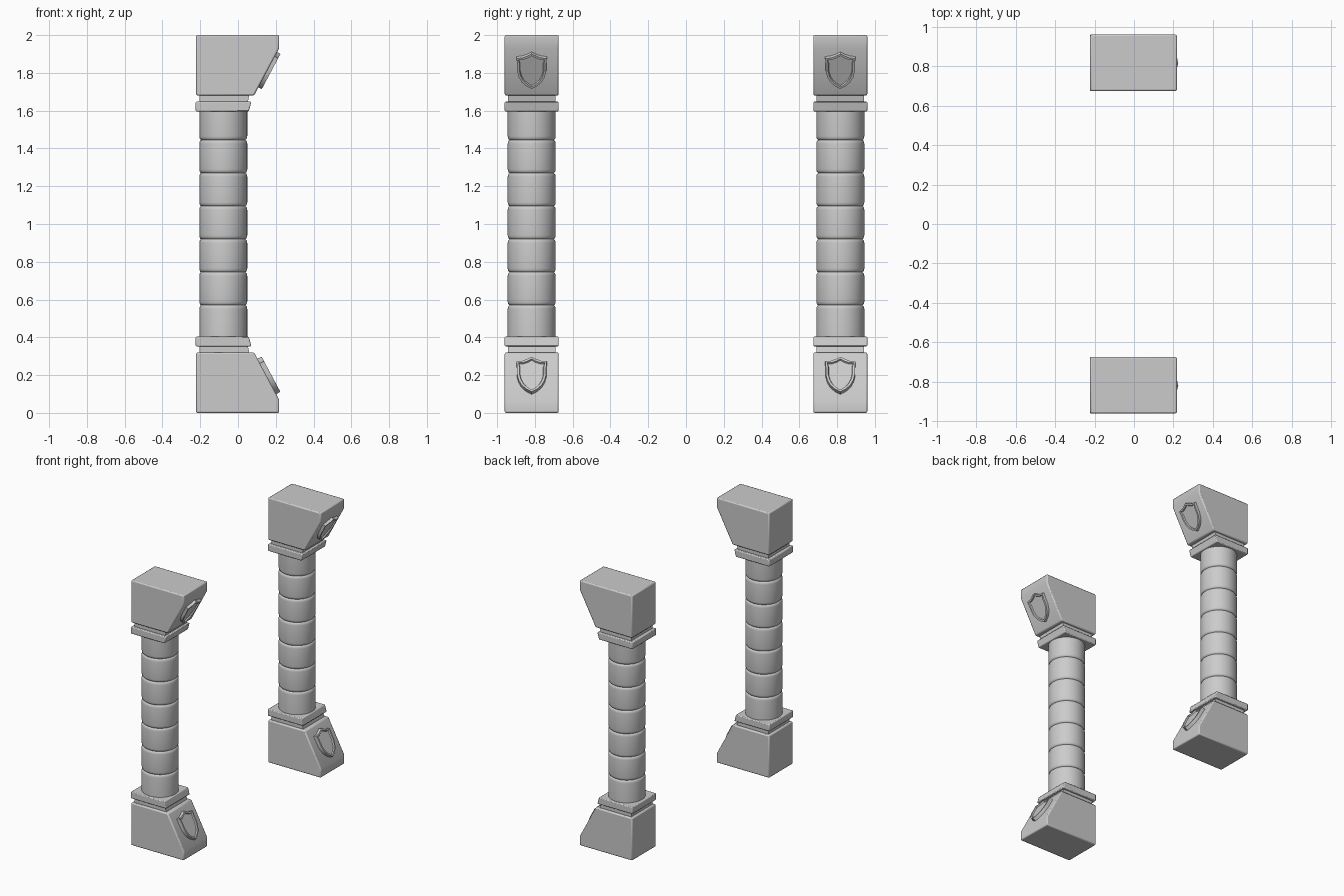
import bpy, bmesh, math
from mathutils import Matrix, Vector

if "Cube" in bpy.data.objects:
    bpy.data.objects.remove(bpy.data.objects["Cube"])

CX = -0.078          # column axis
SLOPE = Vector((-0.133, 0, 0.25)).normalized()


def make_object(name, bm, bevel=0.0):
    bmesh.ops.recalc_face_normals(bm, faces=bm.faces)
    mesh = bpy.data.meshes.new(name)
    bm.to_mesh(mesh)
    bm.free()
    ob = bpy.data.objects.new(name, mesh)
    bpy.context.collection.objects.link(ob)
    bpy.ops.object.select_all(action='DESELECT')
    ob.select_set(True)
    bpy.context.view_layer.objects.active = ob
    if bevel:
        mod = ob.modifiers.new("soft_edges", 'BEVEL')
        mod.width = bevel
        mod.segments = 2
        mod.limit_method = 'ANGLE'
    bpy.ops.object.shade_smooth_by_angle(angle=math.radians(35))
    return ob


def prism(name, profile, half, y, upper, bevel):
    """Extrude an x-z profile along y; upper parts are flipped about z = 1."""
    bm = bmesh.new()
    pts = [(x, 2 - z if upper else z) for x, z in profile]
    a = [bm.verts.new((x, y - half, z)) for x, z in pts]
    b = [bm.verts.new((x, y + half, z)) for x, z in pts]
    bm.faces.new(a)
    bm.faces.new(b)
    n = len(pts)
    for i in range(n):
        j = (i + 1) % n
        bm.faces.new((a[i], a[j], b[j], b[i]))
    make_object(name, bm, bevel)


def shaft(name, y):
    """Turned column of seven drums with grooves between them."""
    prof = [(0.127, 0.39)]
    for i in range(1, 7):
        z = 0.395 + i * 0.175
        if i > 0:
            prof += [(0.127, z - 0.02), (0.1255, z - 0.01), (0.122, z - 0.004), (0.117, z),
                     (0.122, z + 0.004), (0.1255, z + 0.01), (0.127, z + 0.02)]
    prof.append((0.127, 1.61))
    bm = bmesh.new()
    n = 48
    rings = [[bm.verts.new((CX + r * math.cos(2 * math.pi * k / n),
                            y + r * math.sin(2 * math.pi * k / n), z))
              for k in range(n)] for r, z in prof]
    for lo, hi in zip(rings, rings[1:]):
        for k in range(n):
            bm.faces.new((lo[k], lo[(k + 1) % n], hi[(k + 1) % n], hi[k]))
    bm.faces.new(rings[0])
    bm.faces.new(rings[-1])
    make_object(name, bm)


def shield(name, y, upper):
    """Raised shield with a rim, laid on the sloping face."""
    half = [(0.0, 0.108), (0.025, 0.094), (0.052, 0.083), (0.082, 0.080),
            (0.079, 0.045), (0.079, 0.0), (0.071, -0.035), (0.055, -0.066),
            (0.030, -0.091), (0.0, -0.108)]
    outline = half + [(-u, v) for u, v in half[-2:0:-1]]
    depth = 0.02 if upper else 0.025
    z = 1.817 if upper else 0.193
    edge = (1.93 - z) if upper else (z - 0.07)
    v = Vector((-SLOPE.x if upper else SLOPE.x, 0, SLOPE.z))
    u = Vector((0, 1, 0))
    w = u.cross(v)
    m = Matrix((u, v, w)).transposed().to_4x4()
    m.translation = Vector((0.218 - edge * 0.532, y, z))
    bm = bmesh.new()
    low = [bm.verts.new((p, q, -0.01)) for p, q in outline]
    top = [bm.verts.new((p * 0.97, q * 0.97, depth)) for p, q in outline]
    n = len(outline)
    for i in range(n):
        j = (i + 1) % n
        bm.faces.new((low[i], low[j], top[j], top[i]))
    bm.faces.new(low)
    face = bm.faces.new(top)
    bmesh.ops.recalc_face_normals(bm, faces=bm.faces)
    bmesh.ops.inset_region(bm, faces=[face], thickness=0.012)
    bmesh.ops.inset_region(bm, faces=[face], thickness=0.004)
    bmesh.ops.translate(bm, verts=face.verts, vec=(0, 0, -0.009))
    bm.transform(m)
    make_object(name, bm)


BLOCK = [(-0.222, 0), (0.218, 0), (0.218, 0.07), (0.085, 0.32), (-0.222, 0.32)]
NECK = [(-0.203, 0.31), (0.062, 0.31), (0.05, 0.36), (-0.203, 0.36)]
PLATE = [(-0.224, 0.352), (0.071, 0.352), (0.057, 0.404), (-0.224, 0.404)]

for side, y in (("front", -0.817), ("back", 0.817)):
    shaft(side + "_column_shaft", y)
    for level, upper in (("base", False), ("capital", True)):
        tag = side + "_" + level
        prism(tag + "_block", BLOCK, 0.143, y, upper, 0.008)
        prism(tag + "_neck", NECK, 0.125, y, upper, 0.0)
        prism(tag + "_plate", PLATE, 0.143, y, upper, 0.006)
        shield(tag + "_shield", y, upper)
